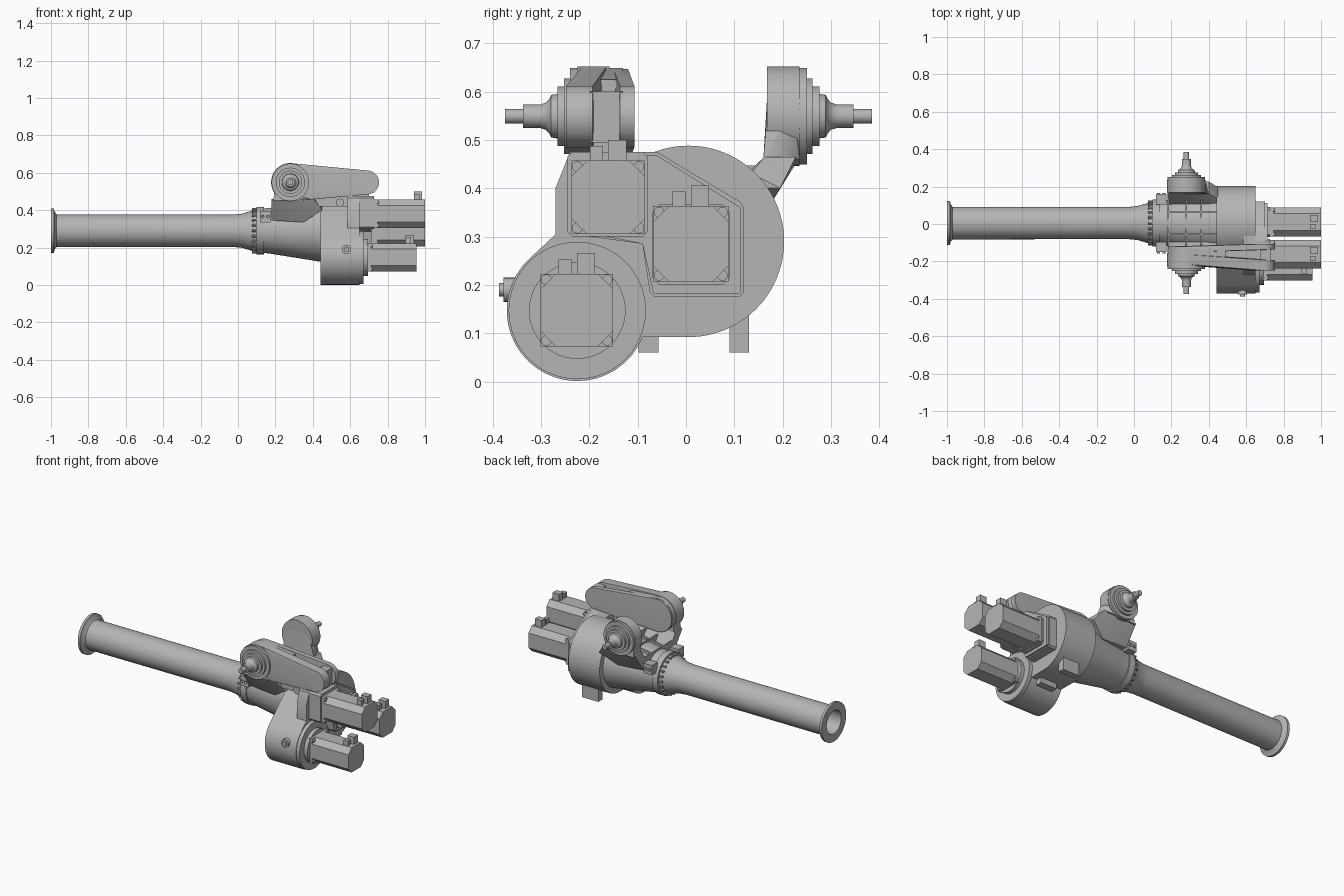
import bpy, bmesh
from math import pi, sin, cos, radians
from mathutils import Vector

cube = bpy.data.objects.get("Cube")
if cube:
    bpy.data.objects.remove(cube, do_unlink=True)

grey = bpy.data.materials.new("machine grey")
grey.use_nodes = True
grey.diffuse_color = (0.46, 0.46, 0.46, 1)
grey.node_tree.nodes["Principled BSDF"].inputs["Base Color"].default_value = (0.46, 0.46, 0.46, 1)

CY, CZ = 0.005, 0.29          # main tube axis
TX, TZ = 0.28, 0.549          # trunnion axis


def finish(name, bm):
    bmesh.ops.remove_doubles(bm, verts=bm.verts, dist=1e-5)
    bmesh.ops.recalc_face_normals(bm, faces=bm.faces)
    for f in bm.faces:
        f.smooth = True
    for e in bm.edges:
        e.smooth = len(e.link_faces) == 2 and e.calc_face_angle(0) < radians(32)
    mesh = bpy.data.meshes.new(name)
    bm.to_mesh(mesh)
    bm.free()
    mesh.materials.append(grey)
    obj = bpy.data.objects.new(name, mesh)
    bpy.context.collection.objects.link(obj)
    return obj


def lathe(name, axis, centre, profile, steps=64):
    """Revolve (position, radius) points about an axis through centre."""
    bm = bmesh.new()
    direction = Vector((1, 0, 0)) if axis == "x" else Vector((0, 1, 0))
    c = Vector(centre)
    vs = [bm.verts.new(c + direction * p + Vector((0, 0, r))) for p, r in profile]
    es = [bm.edges.new(pair) for pair in zip(vs, vs[1:])]
    bmesh.ops.spin(bm, geom=vs + es, cent=c, axis=direction, angle=2 * pi, steps=steps)
    return finish(name, bm)


def disc(x, z, r, y0, y1, n=48):
    """Points of a round slab lying across y."""
    return [(x + r * cos(2 * pi * i / n), y, z + r * sin(2 * pi * i / n))
            for i in range(n) for y in (y0, y1)]


def block(x0, x1, y0, y1, z0, z1):
    return [(x, y, z) for x in (x0, x1) for y in (y0, y1) for z in (z0, z1)]


def hull(name, points):
    bm = bmesh.new()
    for p in points:
        bm.verts.new(p)
    res = bmesh.ops.convex_hull(bm, input=bm.verts)
    junk = {v for v in res["geom_interior"] if isinstance(v, bmesh.types.BMVert)}
    bmesh.ops.delete(bm, geom=list(junk), context="VERTS")
    bmesh.ops.dissolve_limit(bm, angle_limit=0.002, verts=bm.verts, edges=bm.edges)
    return finish(name, bm)


def prism(name, outline, x0, x1):
    """Extrude a (y, z) outline along x."""
    bm = bmesh.new()
    face = bm.faces.new([bm.verts.new((x0, y, z)) for y, z in outline])
    new = bmesh.ops.extrude_face_region(bm, geom=[face])["geom"]
    bmesh.ops.translate(bm, vec=(x1 - x0, 0, 0),
                        verts=[v for v in new if isinstance(v, bmesh.types.BMVert)])
    return finish(name, bm)


def drum(name, y, z, r, x0, x1, n=64):
    return lathe(name, "x", (0, y, z), [(x0, 0), (x0, r), (x1, r), (x1, 0)], n)


def arc(y, z, r, a0, a1, n=24):
    return [(y + r * cos(radians(a0 + (a1 - a0) * i / n)),
             z + r * sin(radians(a0 + (a1 - a0) * i / n))) for i in range(n + 1)]


# Hollow tube with end flange and flared root
lathe("main_tube", "x", (0, CY, CZ), [
    (0.1, 0), (0.1, 0.07), (-1, 0.07), (-1, 0.118), (-0.985, 0.118), (-0.98, 0.1),
    (-0.97, 0.087), (-0.03, 0.086), (0.02, 0.091), (0.06, 0.103), (0.085, 0.112),
    (0.1, 0.115), (0.1, 0.126), (0.138, 0.126), (0.138, 0)])

# Conical body, drum and root collar
lathe("cone_body", "x", (0, CY, CZ), [
    (0.13, 0), (0.13, 0.118), (0.17, 0.122), (0.2, 0.127), (0.45, 0.167), (0.45, 0)])
drum("gear_drum", CY, CZ, 0.198, 0.44, 0.65, 96)

# Bolts and gussets around the root flange
for i in range(24):
    a = 2 * pi * i / 24
    y, z = CY + 0.114 * cos(a), CZ + 0.114 * sin(a)
    drum("flange_bolt", y, z, 0.007, 0.075, 0.105, 8)

# Lower drive housing, joined tangentially to the drum
prism("lower_housing",
      arc(-0.225, 0.147, 0.146, 132, 337) + [(-0.09, 0.092), (0.005, 0.092),
      (0.05, 0.25), (-0.128, 0.437)], 0.44, 0.65)
drum("lower_housing_rim", -0.225, 0.147, 0.142, 0.64, 0.672)
drum("lower_motor_mount", -0.225, 0.147, 0.1, 0.66, 0.695)
lathe("side_plug", "y", (0.58, 0, 0.19),
      [(-0.387, 0), (-0.387, 0.014), (-0.378, 0.014), (-0.378, 0.025), (-0.34, 0.025), (-0.34, 0)], 24)

# Upper gearbox and cover
prism("upper_gearbox", [(-0.27, 0.3), (-0.27, 0.4), (-0.24, 0.475), (-0.05, 0.475),
      (0, 0.3)], 0.585, 0.65)
prism("upper_drive_block", [(-0.245, 0.31), (-0.235, 0.3), (-0.09, 0.3), (-0.08, 0.31),
      (-0.08, 0.465), (-0.09, 0.475), (-0.235, 0.475), (-0.245, 0.465)], 0.585, 0.728)
for grow, x1 in ((0.0, 0.7), (-0.007, 0.715)):
    prism("gear_cover", [(-0.2, 0.3 - grow), (-0.2, 0.475 + grow), (-0.06, 0.475 + grow),
          (0.112 + grow, 0.372 + grow), (0.12 + grow, 0.36), (0.12 + grow, 0.185),
          (0.11, 0.175 - grow), (-0.065, 0.175 - grow), (-0.075 - grow, 0.185),
          (-0.09, 0.285)], 0.64, x1)
prism("centre_motor_mount", [(-0.07, 0.215), (-0.055, 0.2), (0.075, 0.2), (0.09, 0.215),
      (0.09, 0.35), (0.075, 0.367), (-0.055, 0.367), (-0.07, 0.35)], 0.7, 0.728)


# Motors: square flange, corner screws, chamfered body, two connectors
def motor(label, y, z, h, x0, x1):
    hull(label + "_motor_flange", block(x0, x0 + 0.02, y - h, y + h, z - h, z + h))
    c = h * 0.58
    prism(label + "_motor_body", [(y - h, z - c), (y - c, z - h), (y + c, z - h), (y + h, z - c),
          (y + h, z + c), (y + c, z + h), (y - c, z + h), (y - h, z + c)], x0, x1)
    for sy in (-1, 1):
        for sz in (-1, 1):
            drum(label + "_motor_screw", y + sy * h * 0.84, z + sz * h * 0.84,
                 0.011, x0, x0 + 0.028, 12)
    hull(label + "_signal_connector", block(x1 - 0.06, x1 - 0.03, y - 0.038, y - 0.011, z + h - 0.01, z + h + 0.03))
    hull(label + "_power_connector", block(x1 - 0.06, x1 - 0.015, y, y + 0.038, z + h - 0.01, z + h + 0.043))


motor("lower", -0.226, 0.148, 0.075, 0.69, 0.955)
motor("upper", -0.161, 0.381, 0.076, 0.725, 1.0)
motor("centre", 0.01, 0.285, 0.078, 0.725, 1.0)

# Feet under the drum
hull("foot_right", block(0.5, 0.61, -0.098, -0.057, 0.06, 0.17))
hull("foot_left", block(0.5, 0.61, 0.09, 0.13, 0.06, 0.2))

# Trunnions, yoke ears and side brackets on both sides
for side, s in (("right", -1), ("left", 1)):
    def at(d):
        return CY + s * d

    lathe(side + "_trunnion", "y", (TX, CY, TZ), [(s * d, r) for d, r in (
        (0.2, 0), (0.2, 0.1), (0.245, 0.1), (0.245, 0.078), (0.257, 0.078), (0.257, 0.062),
        (0.271, 0.062), (0.271, 0.046), (0.284, 0.044), (0.288, 0.036), (0.295, 0.028),
        (0.308, 0.024), (0.342, 0.024), (0.342, 0.015), (0.38, 0.015), (0.38, 0))])
    hull(side + "_ear_head", disc(TX, TZ, 0.103, at(0.163), at(0.23)))
    hull(side + "_ear_neck", disc(TX, TZ - 0.01, 0.085, at(0.165), at(0.215)) +
         [(x, at(d), z) for x, z, d in ((0.19, 0.45, 0.155), (0.19, 0.45, 0.23),
          (0.4, 0.46, 0.155), (0.38, 0.46, 0.23))])
    hull(side + "_ear_root", [(x, at(d), z) for x, z, d in (
        (0.18, 0.46, 0.157), (0.18, 0.46, 0.228), (0.4, 0.465, 0.157), (0.4, 0.465, 0.222),
        (0.18, 0.345, 0.09), (0.18, 0.345, 0.145), (0.35, 0.335, 0.1), (0.35, 0.335, 0.15),
        (0.45, 0.4, 0.09), (0.45, 0.4, 0.19), (0.45, 0.43, 0.13))])
    hull(side + "_bracket", block(0.118, 0.175, min(at(0.1), at(0.155)),
                                  max(at(0.1), at(0.155)), 0.335, 0.395))
    for x in (0.132, 0.16):
        lathe(side + "_bracket_bolt", "y", (x, CY, 0.365),
              [(s * 0.15, 0), (s * 0.162, 0.008), (s * 0.15, 0.008)], 12)
    # Longitudinal fin on the cone
    hull(side + "_fin", [(x, at(d), z) for x, z in ((0.18, 0.36), (0.18, 0.415), (0.45, 0.36), (0.45, 0.46))
                         for d in (0.055, 0.063)])

# Cross ribs between the ears
for x in (0.184, 0.28, 0.36):
    top = 0.42 + (x - 0.18) * 0.15
    hull("cross_rib", block(x - 0.004, x + 0.004, CY - 0.15, CY + 0.15, 0.38, top))

# Long side arm: two cheeks with an open slot between them
EX, EZ = 0.69, 0.548
hull("arm_outer_cheek", disc(TX, TZ, 0.102, -0.215, -0.165) + disc(EX, EZ, 0.064, -0.248, -0.193))
hull("arm_inner_cheek", disc(TX, TZ, 0.098, -0.15, -0.12) + disc(EX, EZ, 0.064, -0.137, -0.107))
hull("arm_solid_root", disc(TX, TZ, 0.1, -0.2, -0.13) + block(0.4, 0.49, -0.2, -0.13, 0.48, 0.625))
hull("arm_floor_web", block(0.35, 0.7, -0.2, -0.13, 0.485, 0.525))
hull("arm_end_web", block(0.675, 0.73, -0.2, -0.13, 0.495, 0.6))
hull("arm_support", block(0.4, 0.7, -0.195, -0.137, 0.42, 0.5))
lathe("arm_side_bolt", "y", (0.545, 0, 0.44), [(-0.215, 0), (-0.215, 0.022), (-0.13, 0.022), (-0.13, 0)], 24)
